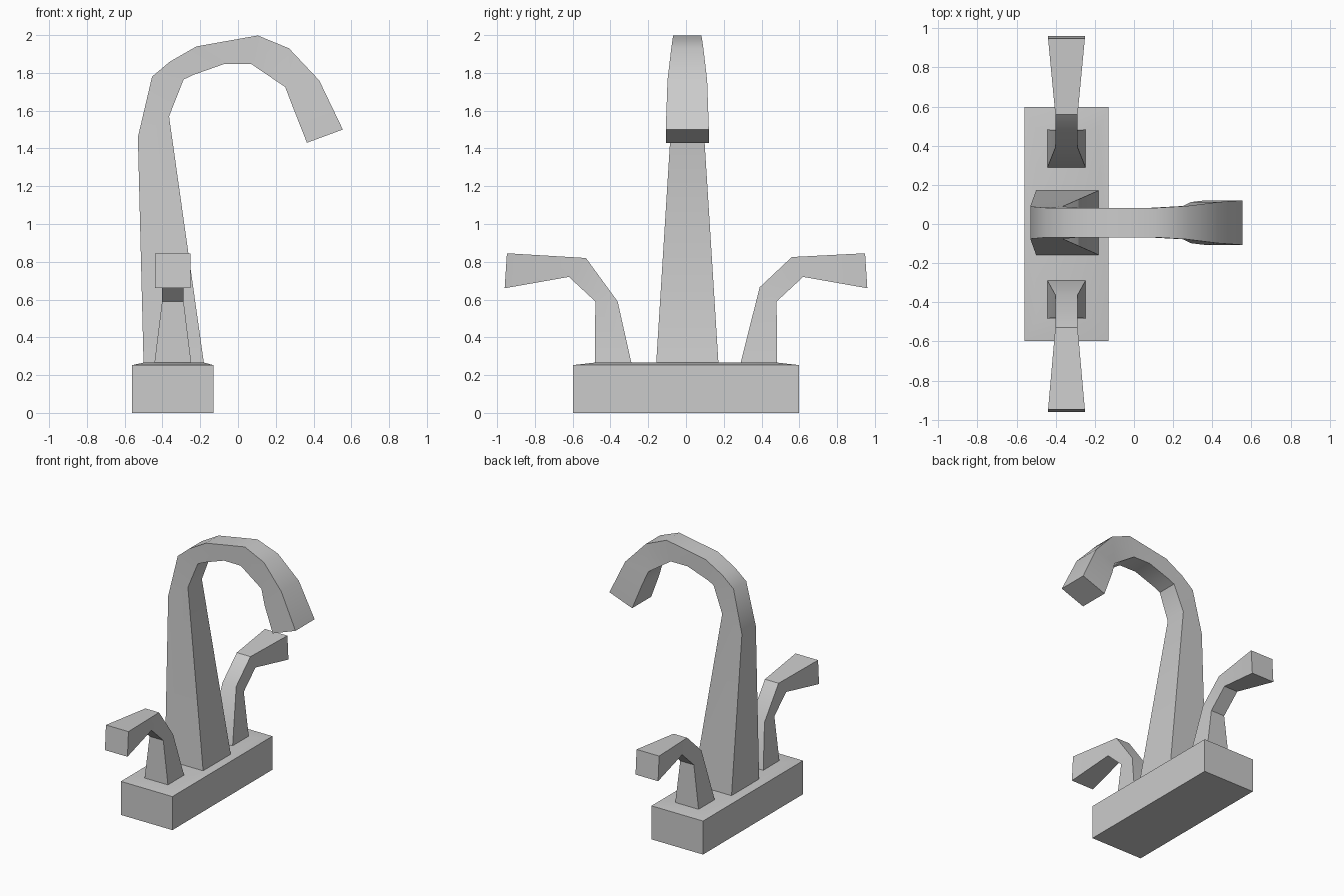
import bpy, bmesh, math

if "Cube" in bpy.data.objects:
    bpy.data.objects.remove(bpy.data.objects["Cube"])


def loft(name, rings, angle=40):
    """Skin a list of four-point rings and cap both ends."""
    bm = bmesh.new()
    vs = [[bm.verts.new(p) for p in ring] for ring in rings]
    for a, b in zip(vs, vs[1:]):
        for i in range(4):
            j = (i + 1) % 4
            bm.faces.new((a[i], a[j], b[j], b[i]))
    bm.faces.new(vs[0])
    bm.faces.new(vs[-1])
    bmesh.ops.recalc_face_normals(bm, faces=bm.faces[:])
    me = bpy.data.meshes.new(name)
    bm.to_mesh(me)
    bm.free()
    ob = bpy.data.objects.new(name, me)
    bpy.context.collection.objects.link(ob)
    bpy.context.view_layer.objects.active = ob
    ob.select_set(True)
    bpy.ops.object.shade_smooth_by_angle(angle=math.radians(angle))
    ob.select_set(False)
    return ob


def rect(x0, x1, y, z):
    return [(x0, -y, z), (x1, -y, z), (x1, y, z), (x0, y, z)]


# Base block with a barely raised top
loft("base", [rect(-0.56, -0.13, 0.597, 0), rect(-0.56, -0.13, 0.597, 0.253),
              rect(-0.50, -0.18, 0.485, 0.266)])

# Spout: outer x, z, inner x, z, half width
spout = [(-0.50, 0.26, -0.18, 0.26, 0.165),
         (-0.53, 1.46, -0.365, 1.57, 0.083),
         (-0.455, 1.78, -0.288, 1.765, 0.076),
         (-0.36, 1.86, -0.235, 1.79, 0.075),
         (-0.22, 1.94, -0.07, 1.848, 0.075),
         (0.105, 1.998, 0.07, 1.847, 0.075),
         (0.27, 1.93, 0.25, 1.725, 0.085),
         (0.43, 1.76, 0.29, 1.62, 0.105),
         (0.555, 1.50, 0.365, 1.43, 0.114)]
C = 0.007
loft("spout", [[(ox, C - w, oz), (ix, C - w, iz), (ix, C + w, iz), (ox, C + w, oz)]
               for ox, oz, ix, iz, w in spout])

# Handles: upper y, z, lower y, z, half width; they differ only at the knee
for name, side, knee, bend in (("left_handle", -1, (0.362, 0.59), (0.53, 0.82)),
                               ("right_handle", 1, (0.39, 0.665), (0.56, 0.825))):
    path = [(0.288, 0.26, 0.482, 0.26, 0.098),
            (*knee, 0.48, 0.59, 0.057),
            (*bend, 0.62, 0.72, 0.057),
            (0.948, 0.845, 0.96, 0.66, 0.094)]
    X = -0.345
    loft(name, [[(X - w, side * a, b), (X + w, side * a, b),
                 (X + w, side * c, d), (X - w, side * c, d)] for a, b, c, d, w in path])
